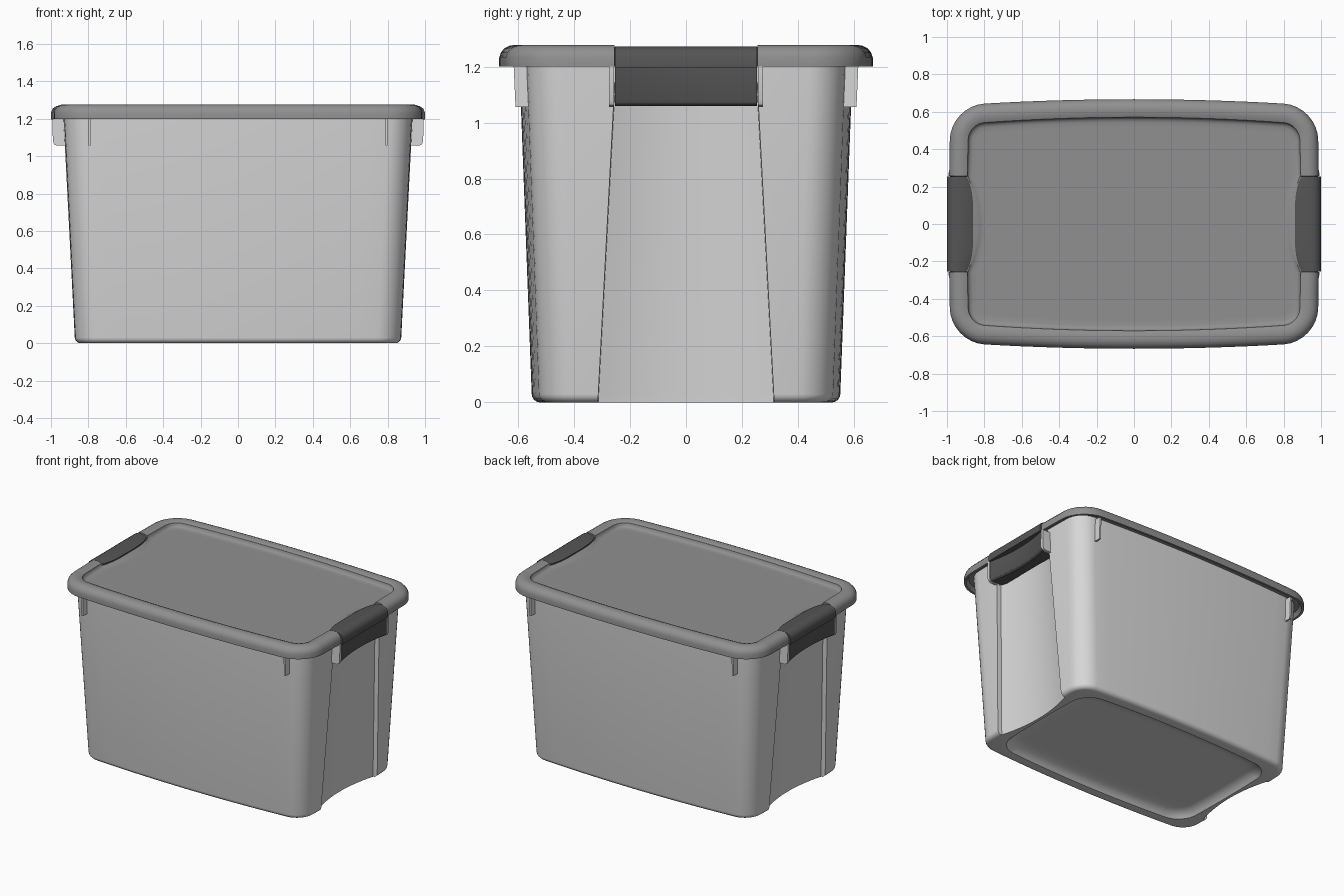
import bpy, math

if "Cube" in bpy.data.objects:
    bpy.data.objects.remove(bpy.data.objects["Cube"])


def material(name, value):
    m = bpy.data.materials.new(name)
    m.use_nodes = True
    col = (value, value, value, 1)
    m.diffuse_color = col
    m.node_tree.nodes["Principled BSDF"].inputs["Base Color"].default_value = col
    return m


TUB = material("light grey plastic", 0.68)
LID = material("mid grey plastic", 0.28)
LATCH = material("dark grey plastic", 0.09)


def ring(hx, hy, r, z, w, step=0.0, dip=0.0, low=0.0):
    """Rounded rectangle with bowed sides; the ends are pushed in where |y| < w."""
    q = []
    for y in [w * i / 7 for i in range(7)] + [w - 0.003, w, hy - r]:
        inside = y < w - 0.001
        push = step + dip * (1 - (y / w) ** 2) if inside else 0
        q.append((hx - push, y, z - low if inside else z))
    for i in range(1, 9):
        a = math.pi / 2 * i / 8
        q.append((hx - r + r * math.cos(a), hy - r + r * math.sin(a), z))
    q += [((hx - r) * (1 - i / 8), hy, z) for i in range(1, 9)]
    q = [(x + 0.01 * (1 - (y / hy) ** 2) * x / hx,
          y + 0.035 * (1 - (x / hx) ** 2) * y / hy, h) for x, y, h in q]
    half = q + [(-x, y, h) for x, y, h in q[-2::-1]]
    return half + [(x, -y, h) for x, y, h in half[-2:0:-1]]


def loft(name, rings, mat):
    """Skin a list of equal closed rings into one capped, smooth-shaded part."""
    n = len(rings[0])
    verts = [p for r in rings for p in r]
    faces = [(k * n + i, k * n + (i + 1) % n, (k + 1) * n + (i + 1) % n, (k + 1) * n + i)
             for k in range(len(rings) - 1) for i in range(n)]
    faces.append(tuple(reversed(range(n))))
    faces.append(tuple(range((len(rings) - 1) * n, len(rings) * n)))
    me = bpy.data.meshes.new(name)
    me.from_pydata(verts, [], faces)
    me.materials.append(mat)
    ob = bpy.data.objects.new(name, me)
    bpy.context.collection.objects.link(ob)
    bpy.ops.object.select_all(action="DESELECT")
    ob.select_set(True)
    bpy.context.view_layer.objects.active = ob
    bpy.ops.object.mode_set(mode="EDIT")
    bpy.ops.mesh.select_all(action="SELECT")
    bpy.ops.mesh.normals_make_consistent(inside=False)
    bpy.ops.object.mode_set(mode="OBJECT")
    bpy.ops.object.shade_smooth_by_angle(angle=math.radians(32))


# Tub: tapered walls with a hollow curved recess in each end
def wall(z, inset=0.0, step=0.03):
    t = z / 1.2
    return ring(0.865 + 0.06 * t - inset, 0.515 + 0.045 * t - inset, 0.12 - inset, z,
                0.315 - 0.053 * z, step, 0.05)


tub = [wall(0.06, 0.02), wall(1.235, 0.02), wall(1.235)]
# rounded bottom edge that the recess cuts off sharply
for i in range(6):
    a = math.pi / 2 * i / 5
    inset = 0.03 * (1 - math.cos(a))
    tub.append(wall(0.03 * (1 - math.sin(a)), inset, 0.03 - inset))
# raised panel in the underside
for o, z in [(0, 0), (0.012, 0.012), (0.03, 0.026), (0.055, 0.036), (0.08, 0.04), (0.12, 0.04)]:
    tub.append(ring(0.765 - o, 0.435 - o, 0.13 - o / 2, z, 0.2))
loft("tub", tub, TUB)

# Lid: rolled rim with a sunken panel, notched under the latches
RIM = [(0.12, 1.228), (0.03, 1.228), (0.015, 1.2), (0, 1.2), (0, 1.232), (0.006, 1.25),
       (0.018, 1.265), (0.036, 1.274), (0.055, 1.277), (0.078, 1.275), (0.096, 1.268)]
lid = [ring(0.98 - o, 0.632 - o, 0.18 - o, z, 0.256, 0.02 if o < 0.03 else 0, 0,
            0.016 if z > 1.24 else 0) for o, z in RIM]
# fillet down to the panel, curving inward behind each latch
lid += [ring(0.98 - o, 0.632 - o, 0.18 - o, z, 0.256, 0, d)
        for o, z, d in [(0.1, 1.252, 0.05), (0.108, 1.244, 0.06), (0.122, 1.24, 0.06),
                        (0.15, 1.24, 0.05)]]
loft("lid", lid, LID)


def hook_section(t):
    x = 0.895 - 0.035 * (1 - t ** 4)
    return [(x, 1.243), (x, 1.26), (x + 0.01, 1.266), (0.95, 1.272), (0.972, 1.268), (0.99, 1.255),
            (0.999, 1.236), (0.999, 1.197), (0.94, 1.197)]


def flap_section(t):
    x = 0.987 - 0.028 * (1 - t * t)
    return [(0.88, 1.2), (x, 1.2), (x, 1.08), (x - 0.005, 1.067), (x - 0.016, 1.059),
            (0.88, 1.059)]


def plate(name, outline, axis, a, b):
    """Flat plate from a 2D outline (u, z), thickened from a to b along an axis."""
    rings = [[(u, c, z) if axis == "y" else (c, u, z) for u, z in outline] for c in (a, b)]
    loft(name, rings, TUB)


for s, side in ((1, "left"), (-1, "right")):
    # Latch: curved hook over the rim and a gripping flap below it
    for part, section in (("hook", hook_section), ("flap", flap_section)):
        rows = [[(s * x, 0.254 * t, z) for x, z in section(t)] for t in [i / 8 - 1 for i in range(17)]]
        loft(f"{side}_latch_{part}", rows, LATCH)
    for f, end in ((-1, "front"), (1, "back")):
        # Hinge bracket beside the latch
        bracket = [(0.89, 1.2), (0.992, 1.2), (0.99, 1.08), (0.983, 1.063),
                   (0.968, 1.056), (0.89, 1.056)]
        plate(f"{side}_{end}_bracket", [(s * x, z) for x, z in bracket], "y", f * 0.257, f * 0.275)
        # Thin stiffening rib under the rim
        rib = [(0.54, 1.215), (0.616, 1.215), (0.609, 1.056), (0.54, 1.056)]
        plate(f"{side}_{end}_rib", [(f * y, z) for y, z in rib], "x", s * 0.788, s * 0.8)
